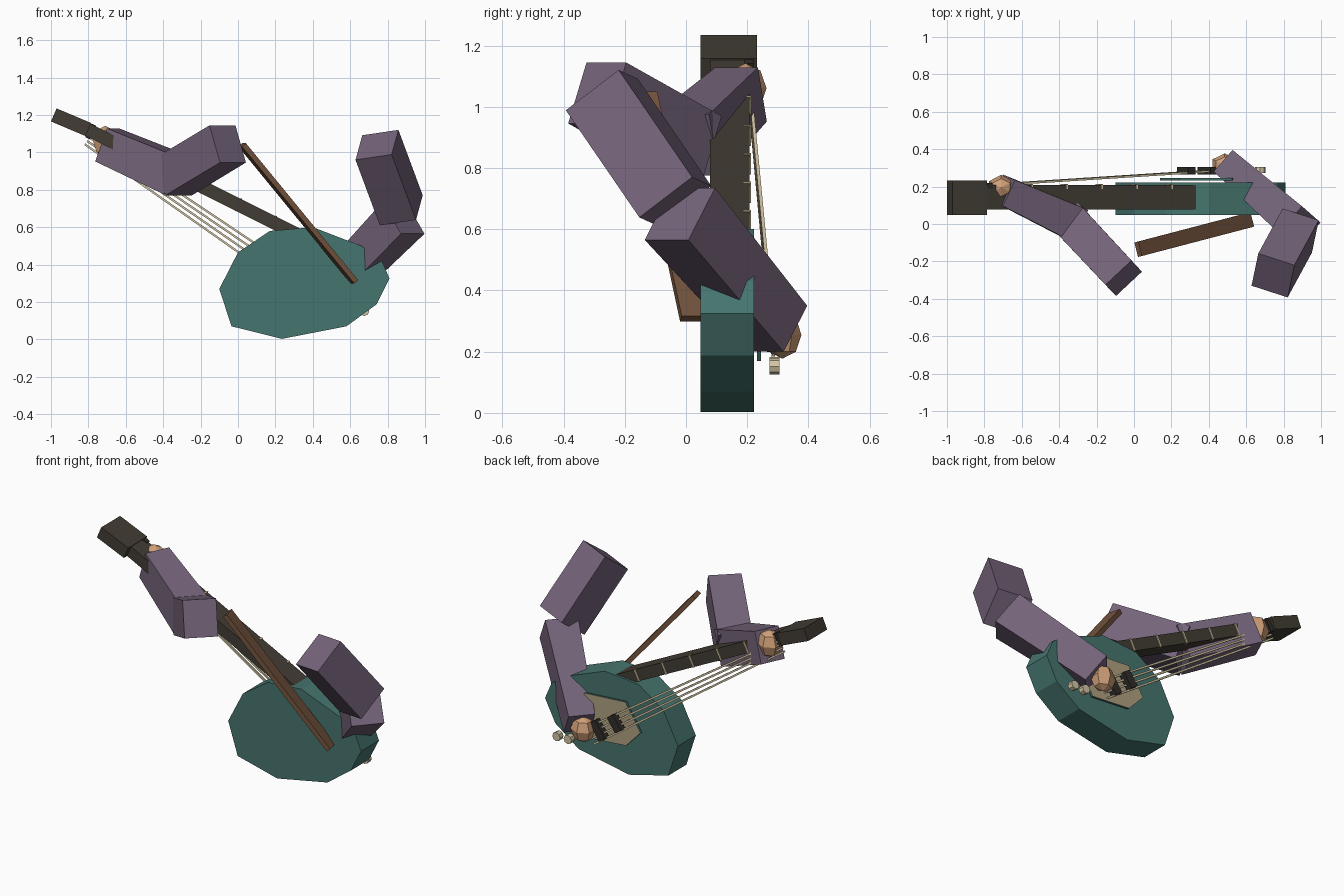
import bpy, bmesh, math
from mathutils import Vector as V

if "Cube" in bpy.data.objects:
    bpy.data.objects.remove(bpy.data.objects["Cube"])


def mat(name, r, g, b):
    m = bpy.data.materials.new(name)
    m.diffuse_color = [(c / 255 / 12.92 if c < 11 else ((c / 255 + 0.055) / 1.055) ** 2.4)
                       for c in (r, g, b)] + [1]
    m.use_nodes = True
    m.node_tree.nodes["Principled BSDF"].inputs["Base Color"].default_value = m.diffuse_color
    return m


PURPLE = mat("sleeve purple", 117, 100, 122)
TEAL = mat("body teal", 70, 117, 111)
DARK = mat("neck dark brown", 66, 60, 52)
BLACK = mat("pickup black", 48, 45, 41)
TAN = mat("plate tan", 176, 162, 130)
CREAM = mat("string cream", 212, 198, 164)
SKIN = mat("skin", 208, 160, 120)
BROWN = mat("strap brown", 116, 84, 62)


def finish(name, bm, *mats):
    bmesh.ops.recalc_face_normals(bm, faces=bm.faces)
    me = bpy.data.meshes.new(name)
    bm.to_mesh(me)
    bm.free()
    for m in mats:
        me.materials.append(m)
    ob = bpy.data.objects.new(name, me)
    bpy.context.collection.objects.link(ob)
    return ob


def bar(name, p, q, side, a, b, m):
    """Tapered box from p to q; a and b are (width along side, height) at each end."""
    p, q = V(p), V(q)
    axis = (q - p).normalized()
    side = V(side)
    side = (side - axis * side.dot(axis)).normalized()
    up = axis.cross(side)
    bm = bmesh.new()
    rings = []
    for c, (w, h) in ((p, a), (q, b)):
        rings.append([bm.verts.new(c + side * w / 2 * i + up * h / 2 * j)
                      for i, j in ((-1, -1), (1, -1), (1, 1), (-1, 1))])
    r, s = rings
    bm.faces.new(r)
    bm.faces.new(s)
    for i in range(4):
        k = (i + 1) % 4
        bm.faces.new((r[i], r[k], s[k], s[i]))
    return finish(name, bm, m)


def slab(name, pts, y0, y1, *mats):
    """Outline in x,z pushed from y0 to y1."""
    bm = bmesh.new()
    f = bm.faces.new([bm.verts.new((x, y0, z)) for x, z in pts])
    ext = bmesh.ops.extrude_face_region(bm, geom=[f])
    for v in ext["geom"]:
        if isinstance(v, bmesh.types.BMVert):
            v.co.y = y1
    return finish(name, bm, *mats)


# Guitar body
slab("guitar_body", [(-.10, .27), (0, .465), (.17, .58), (.40, .60), (.66, .50), (.765, .43),
                     (.81, .325), (.74, .187), (.58, .07), (.235, .003), (-.035, .07)],
     .047, .222, TEAL)

# Front plate with a tan face and teal edges
plate = slab("front_plate", [(.14, .295), (.243, .459), (.525, .44), (.60, .33), (.50, .17), (.24, .19)],
             .232, .245, TEAL, TAN)
for f in plate.data.polygons:
    f.material_index = 1 if f.normal.y > .5 else 0

# Neck, headstock and nut
Y = (0, 1, 0)
bar("neck", (-.82, .143, 1.13), (.34, .143, .55), Y, (.13, .07), (.13, .07), DARK)
bar("headstock", (-.985, .14, 1.2), (-.80, .14, 1.122), Y, (.185, .076), (.185, .076), DARK)
bar("nut", (-.80, .205, 1.118), (-.775, .205, 1.106), Y, (.03, .08), (.03, .08), BLACK)

# Frets
for i in range(5):
    x = -.56 + .187 * i
    z = .76 - .5 * x - .039
    bar("fret", (x - .004, .2, z + .002), (x + .004, .2, z - .002), Y, (.026, .074), (.026, .074), CREAM)

# Strings run from the nut down to the bridge
PERP = V((.566, 0, .825))
for i in range(4):
    t = (i - 1.5) / 1.5
    bar("string", V((-.80, .206, 1.07)) + PERP * .033 * t,
        V((.46, .287, .206)) + PERP * .05 * t, Y, (.011, .011), (.011, .011), CREAM)

# Pickups under the strings
for x, z, n in ((.28, .335, .1), (.395, .262, .12)):
    c = V((x, .285, z))
    bar("pickup", c - PERP * n / 2, c + PERP * n / 2, Y, (.04, .05), (.04, .05), BLACK)

# Control knobs
for x, z in ((.675, .152), (.597, .155)):
    slab("knob", [(x + .027 * math.cos(k * math.pi / 4), z + .027 * math.sin(k * math.pi / 4))
                  for k in range(8)], .272, .306, CREAM)

# Strap
bar("strap", (.022, -.135, 1.04), (.622, .022, .308), (-.25, .97, 0), (.08, .028), (.08, .028), BROWN)

# Sleeves: wrist to elbow, elbow to shoulder
bar("left_forearm", (-.70, .18, 1.04), (-.32, .005, .875), (.42, .91, 0), (.153, .19), (.19, .215), PURPLE)
bar("left_upper_arm", (-.345, .02, .87), (-.055, -.29, 1.045), (.73, .685, 0), (.195, .215), (.19, .215), PURPLE)
bar("right_forearm", (.52, .30, .275), (.885, -.02, .65), (.66, .75, 0), (.153, .19), (.19, .215), PURPLE)
bar("right_upper_arm", (.873, -.035, .69), (.743, -.275, 1.04), (.96, -.27, .09), (.205, .22), (.205, .22), PURPLE)

# Hands: faceted six-sided balls
for name, c, s in (("left_hand", (-.71, .195, 1.06), (.075, .068, .082)),
                   ("right_hand", (.485, .315, .255), (.075, .062, .078))):
    bm = bmesh.new()
    bmesh.ops.create_uvsphere(bm, u_segments=6, v_segments=4, radius=1)
    for v in bm.verts:
        v.co = V(c) + V((v.co.x * s[0], v.co.y * s[1], v.co.z * s[2]))
    finish(name, bm, SKIN)
